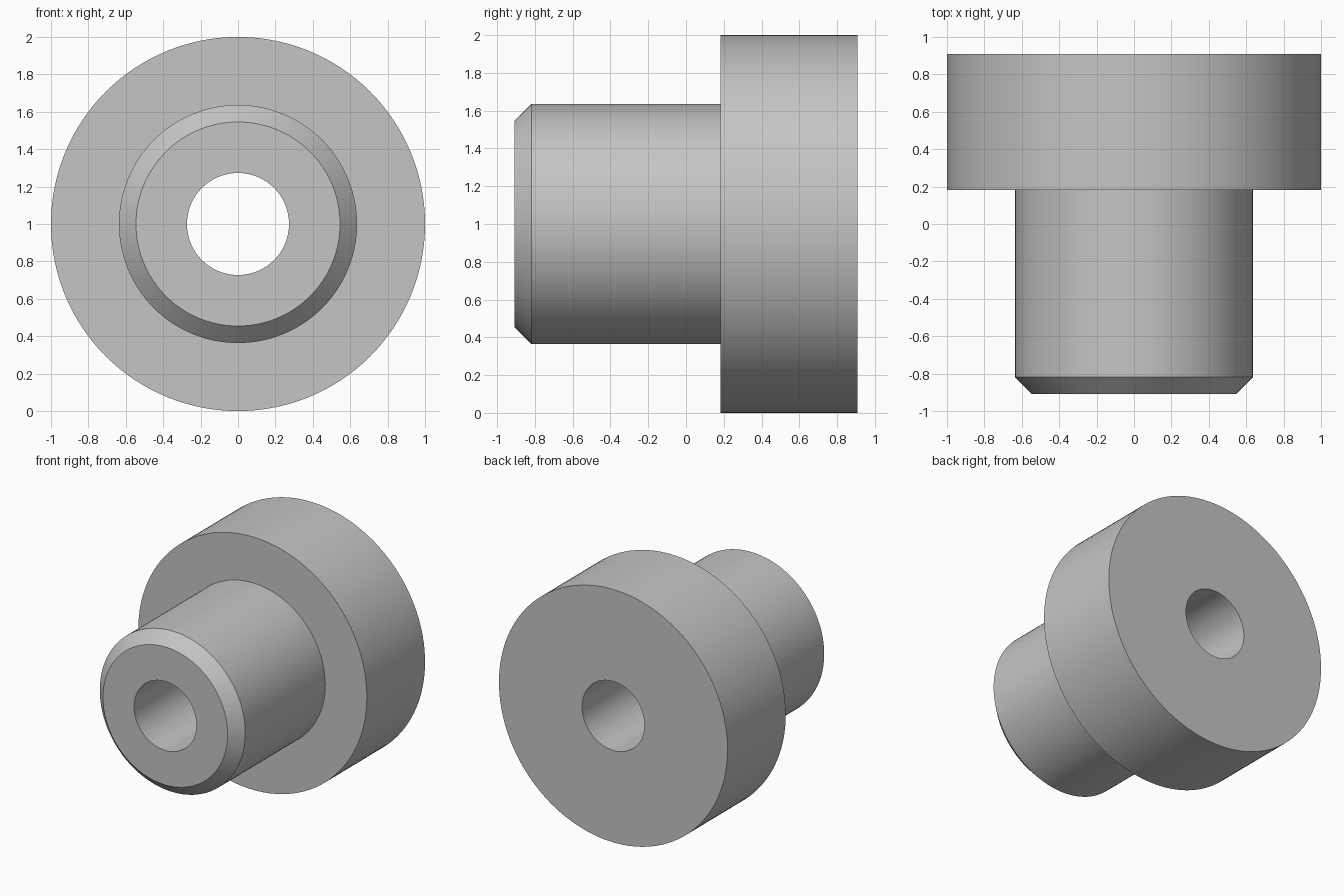
import bpy
import bmesh
from math import cos, sin, tau, radians

cube = bpy.data.objects.get("Cube")
if cube:
    bpy.data.objects.remove(cube, do_unlink=True)

SEGMENTS = 128
UNIT = 1 / 11  # the flange radius is eleven units

# Closed section (radius, y): bore, chamfered shank, flange
SECTION = [(3, -10), (6, -10), (7, -9), (7, 2), (11, 2), (11, 10), (3, 10)]

# Plain grey metal
metal = bpy.data.materials.new("grey_metal")
metal.use_nodes = True
grey = (0.56, 0.56, 0.56, 1)
metal.diffuse_color = grey
metal.node_tree.nodes["Principled BSDF"].inputs["Base Color"].default_value = grey

# Revolve the section about the y axis
bm = bmesh.new()
rings = []
for radius, y in SECTION:
    r = radius * UNIT
    rings.append([
        bm.verts.new((r * cos(tau * i / SEGMENTS), y * UNIT, 1 + r * sin(tau * i / SEGMENTS)))
        for i in range(SEGMENTS)
    ])
for k, ring in enumerate(rings):
    following = rings[(k + 1) % len(rings)]
    for i in range(SEGMENTS):
        j = (i + 1) % SEGMENTS
        bm.faces.new((ring[i], ring[j], following[j], following[i]))
bmesh.ops.recalc_face_normals(bm, faces=bm.faces)

mesh = bpy.data.meshes.new("flanged_bushing")
bm.to_mesh(mesh)
bm.free()
mesh.materials.append(metal)
bushing = bpy.data.objects.new("flanged_bushing", mesh)
bpy.context.collection.objects.link(bushing)

# Smooth round walls, crisp rims
bpy.ops.object.select_all(action="DESELECT")
bushing.select_set(True)
bpy.context.view_layer.objects.active = bushing
bpy.ops.object.shade_smooth_by_angle(angle=radians(30))
